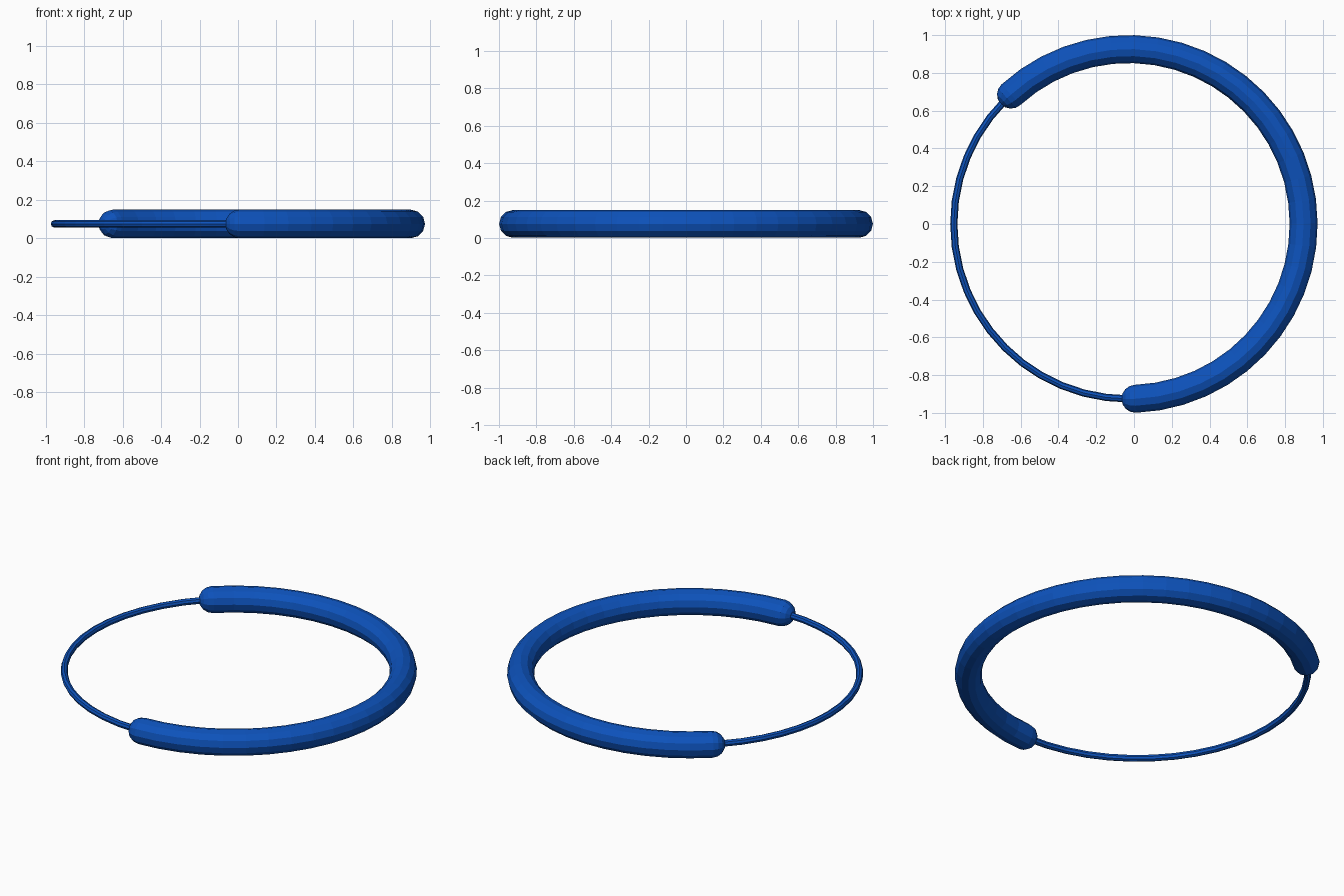
import bpy, bmesh, math
from mathutils import Vector

if "Cube" in bpy.data.objects:
    bpy.data.objects.remove(bpy.data.objects["Cube"])

CX, R, Z = -0.028, 0.926, 0.075   # ring centre, path radius, height

blue = bpy.data.materials.new("deep blue")
blue.diffuse_color = (0.004, 0.085, 0.50, 1)
blue.use_nodes = True
blue.node_tree.nodes["Principled BSDF"].inputs["Base Color"].default_value = blue.diffuse_color


def sweep(name, a0, a1, r, sides, steps, cap=0):
    """Sweep a round section along an arc, with rounded caps or closed."""
    bm = bmesh.new()
    closed = cap == 0
    # stations: (arc angle, tangent offset, section radius)
    st = [(a0 + (a1 - a0) * i / steps, 0, r) for i in range(steps + (0 if closed else 1))]
    if cap:
        ends = [(math.sin(t) * r, math.cos(t) * r)
                for t in (k * math.pi / 2 / cap for k in range(1, cap))]
        st = ([(a0, -o, q) for o, q in reversed(ends)] + st
              + [(a1, o, q) for o, q in ends])
    rings = []
    for a, off, q in st:
        out = Vector((math.cos(a), math.sin(a), 0))
        tan = Vector((-math.sin(a), math.cos(a), 0))
        c = Vector((CX, 0, Z)) + out * R + tan * off
        rings.append([bm.verts.new(c + out * q * math.cos(u) + Vector((0, 0, q * math.sin(u))))
                      for u in (2 * math.pi * j / sides for j in range(sides))])
    pairs = list(zip(rings, rings[1:])) + ([(rings[-1], rings[0])] if closed else [])
    for p, n in pairs:
        for j in range(sides):
            k = (j + 1) % sides
            bm.faces.new((p[j], p[k], n[k], n[j]))
    if cap:
        for a, ring, s in ((a0, rings[0], -1), (a1, rings[-1], 1)):
            tip = bm.verts.new(Vector((CX + R * math.cos(a) - s * r * math.sin(a),
                                       R * math.sin(a) + s * r * math.cos(a), Z)))
            for j in range(sides):
                bm.faces.new((ring[j], ring[(j + 1) % sides], tip))
    bmesh.ops.recalc_face_normals(bm, faces=bm.faces)
    me = bpy.data.meshes.new(name)
    bm.to_mesh(me)
    bm.free()
    me.materials.append(blue)
    ob = bpy.data.objects.new(name, me)
    bpy.context.collection.objects.link(ob)
    return ob


# thin full hoop, and thick sleeve with round ends over part of it
sweep("thin_hoop", 0, 2 * math.pi, 0.019, 8, 48)
sweep("thick_sleeve", math.radians(-87.8), math.radians(132.3), 0.074, 12, 30, cap=4)
